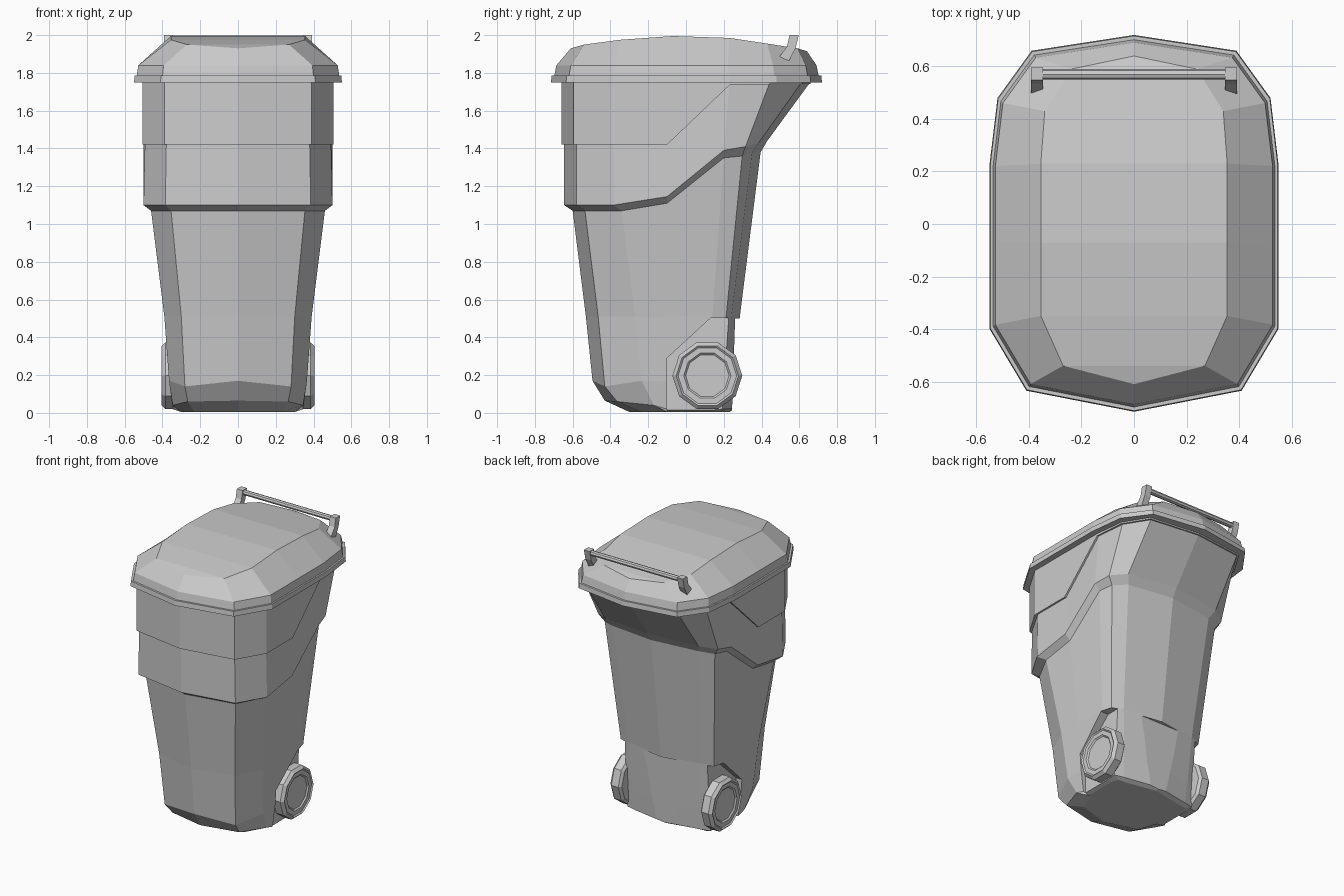
import bpy, bmesh, math

if "Cube" in bpy.data.objects:
    bpy.data.objects.remove(bpy.data.objects["Cube"])


def make(name, verts, faces):
    bm = bmesh.new()
    vs = [bm.verts.new(v) for v in verts]
    for f in faces:
        bm.faces.new([vs[i] for i in f])
    bmesh.ops.recalc_face_normals(bm, faces=bm.faces)
    if bm.calc_volume(signed=True) < 0:
        bmesh.ops.reverse_faces(bm, faces=bm.faces)
    me = bpy.data.meshes.new(name)
    bm.to_mesh(me)
    bm.free()
    ob = bpy.data.objects.new(name, me)
    bpy.context.collection.objects.link(ob)
    return ob


def loft(name, half_rings):
    """Mirror half outlines (front centre to back centre), skin them, cap with cross strips."""
    h = len(half_rings[0])
    n = 2 * h - 2
    verts, faces = [], []
    for r in half_rings:
        verts += r + [(-x, y, z) for x, y, z in reversed(r[1:-1])]
    for k in range(len(half_rings) - 1):
        a, b = k * n, (k + 1) * n
        for i in range(n):
            j = (i + 1) % n
            faces.append((a + i, a + j, b + j, b + i))
    for o in (0, (len(half_rings) - 1) * n):
        faces.append((o, o + 1, o + n - 1))
        for i in range(1, h - 2):
            faces.append((o + i, o + i + 1, o + n - i - 1, o + n - i))
        faces.append((o + h - 2, o + h - 1, o + h))
    return make(name, verts, faces)


def prism(name, profile, x0, x1):
    """Extrude a y-z profile along x."""
    n = len(profile)
    verts = [(x, y, z) for x in (x0, x1) for y, z in profile]
    faces = [tuple(range(n)), tuple(range(n, 2 * n))]
    faces += [(i, (i + 1) % n, n + (i + 1) % n, n + i) for i in range(n)]
    return make(name, verts, faces)


def cut(ob, cutter):
    """Subtract cutter from ob, keeping the first solver result that is a whole solid."""
    full = len(ob.data.polygons)
    m = ob.modifiers.new("cut", 'BOOLEAN')
    m.operation, m.object = 'DIFFERENCE', cutter
    for solver in ('MANIFOLD', 'EXACT', 'FLOAT'):
        m.solver = solver
        bpy.context.view_layer.update()
        dg = bpy.context.evaluated_depsgraph_get()
        me = bpy.data.meshes.new_from_object(ob.evaluated_get(dg), depsgraph=dg)
        if len(me.polygons) > full * 0.6:
            ob.modifiers.remove(m)
            ob.data = me
            break
    else:
        ob.modifiers.remove(m)
    bpy.data.objects.remove(cutter)


def body_ring(s, f, p, b, zs):
    xs = [0, .77, 1, 1, 1, .95, .74, 0]
    ys = [f, f + .065, f + .26, -.1, p, (p + b) / 2, b - .045, b]
    return [(s * x, y, z) for x, y, z in zip(xs, ys, zs)]


# Body: tapered bin, stepped band and collar that sweep up towards the back
collar_z = [1.42] * 4 + [1.735, 1.74, 1.74, 1.74]
body = loft("bin_body", [
    body_ring(.30, -.30, .13, .23, [.005] * 8),
    body_ring(.345, -.43, .13, .255, [.065, .06, .04, .02, .02, .02, .02, .02]),
    body_ring(.365, -.495, .13, .265, [.17, .14, .17, .17, .17, .17, .17, .17]),
    body_ring(.39, -.53, .14, .285, [.51] * 8),
    body_ring(.46, -.60, .20, .395, [1.07, 1.07, 1.07, 1.11, 1.35, 1.36, 1.375, 1.38]),
    body_ring(.50, -.645, .20, .43, [1.10, 1.10, 1.10, 1.145, 1.39, 1.41, 1.43, 1.44]),
    body_ring(.493, -.645, .23, .65, collar_z),
    body_ring(.506, -.66, .23, .66, collar_z),
    body_ring(.506, -.66, .23, .66, [1.77] * 8),
])

# Wheel wells and recessed lower back
well = [(-.1, -.1), (-.1, .29), (.13, .502), (.5, .502), (.5, -.1)]
for s in (1, -1):
    cut(body, prism("well_cutter", well, s * .328, s * .6))
cut(body, prism("back_cutter", [(.24, -.1), (.26, .5), (.5, .5), (.5, -.1)], -.6, .6))

# Lid: flanged rim, short wall, sloped shoulder and domed top
rim = [(0, -.715), (.41, -.635), (.55, -.40), (.55, -.07), (.55, .23), (.52, .48), (.39, .66), (0, .72)]


def rim_ring(k, z):
    return [(x * k, y * k, z) for x, y in rim]


loft("lid", [
    rim_ring(1, 1.75), rim_ring(.995, 1.785), rim_ring(.975, 1.785), rim_ring(.96, 1.84),
    [(0, -.61, 1.93), (.27, -.54, 1.95), (.355, -.35, 1.975), (.355, -.07, 1.995),
     (.355, .23, 1.985), (.34, .43, 1.955), (.24, .59, 1.93), (0, .64, 1.915)],
])

# Handle: two curved posts and a bar
post = [(.49, 1.88), (.545, 1.863), (.58, 1.93), (.597, 2.0), (.548, 2.0), (.535, 1.94)]
for s, side in ((1, "right"), (-1, "left")):
    prism("handle_post_" + side, post, s * .347, s * .393)
bar = [(.57 + .02 * math.cos(math.tau * i / 8), 1.979 + .018 * math.sin(math.tau * i / 8)) for i in range(8)]
prism("handle_bar", bar, -.35, .35)

# Wheels: ten-sided discs with a recessed hub
steps = [(.165, .315), (.185, .33), (.185, .385), (.165, .405), (.155, .397), (.125, .397), (.115, .388)]
for s, side in ((1, "right"), (-1, "left")):
    verts, n = [], 10
    for r, x in steps:
        verts += [(s * x, .113 + r * math.cos(math.tau * i / n), .197 + r * math.sin(math.tau * i / n))
                  for i in range(n)]
    faces = [(k * n + i, k * n + (i + 1) % n, (k + 1) * n + (i + 1) % n, (k + 1) * n + i)
             for k in range(len(steps) - 1) for i in range(n)]
    faces += [tuple(range(n)), tuple(range(len(verts) - n, len(verts)))]
    make("wheel_" + side, verts, faces)
